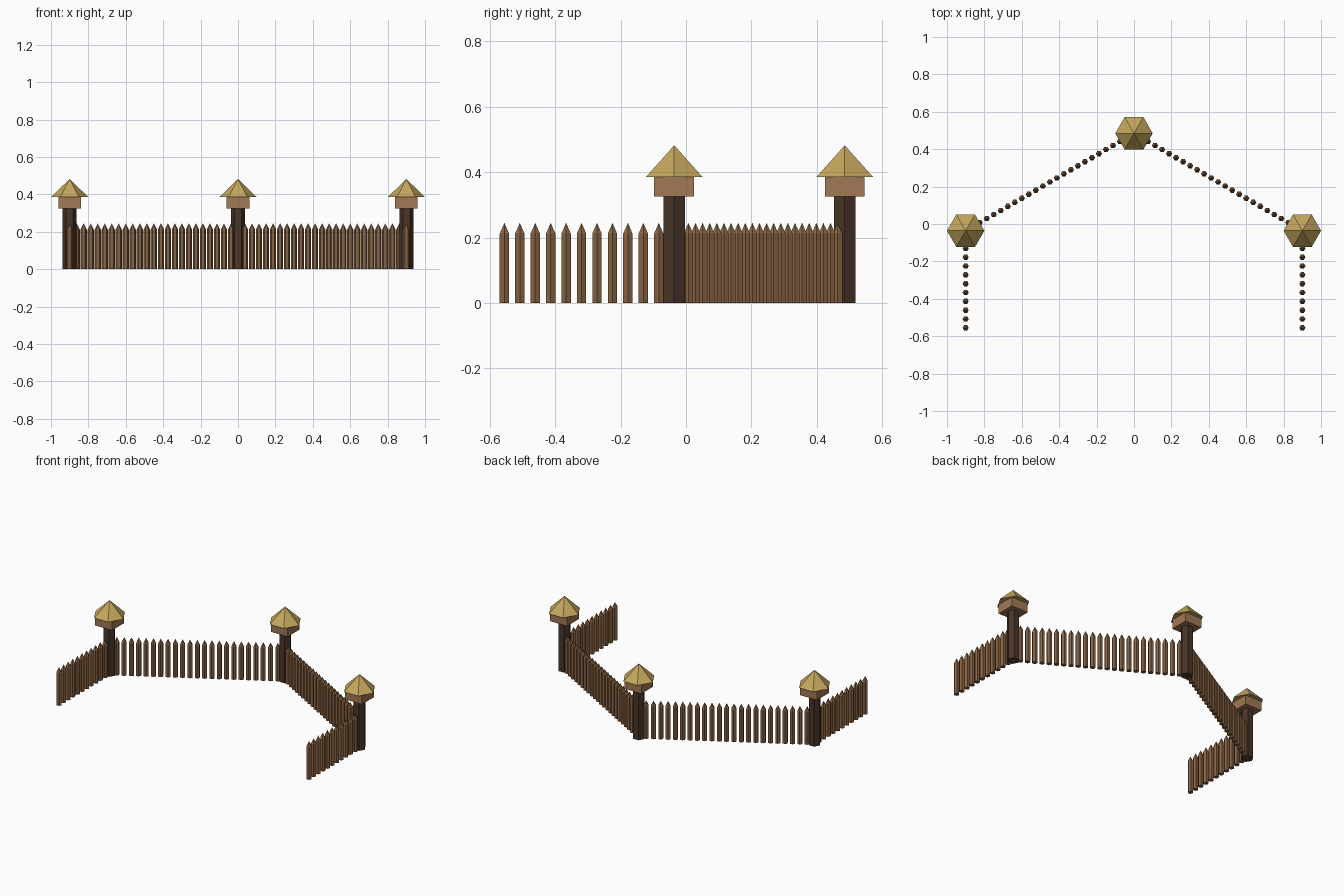
import bpy, bmesh
from math import pi
from mathutils import Vector, Matrix

old = bpy.data.objects.get("Cube")
if old:
    bpy.data.objects.remove(old)


def material(name, rgb):
    m = bpy.data.materials.new(name)
    m.use_nodes = True
    m.diffuse_color = (*rgb, 1)
    m.node_tree.nodes["Principled BSDF"].inputs["Base Color"].default_value = (*rgb, 1)
    return m


STAKE = material("stake wood", (0.25, 0.125, 0.055))
POST = material("dark post wood", (0.065, 0.035, 0.022))
PLATFORM = material("platform wood", (0.36, 0.19, 0.09))
THATCH = material("thatch", (0.56, 0.39, 0.11))


def add_cone(bm, at, bottom, top, r1, r2, sides=6, turn=pi / 2):
    """Closed prism or cone between two heights; hexagon corners lie along x."""
    place = Matrix.Translation((at[0], at[1], (bottom + top) / 2)) @ Matrix.Rotation(turn, 4, 'Z')
    bmesh.ops.create_cone(bm, cap_ends=True, segments=sides, radius1=r1, radius2=r2,
                          depth=top - bottom, matrix=place)


def finish(bm, name, mat):
    mesh = bpy.data.meshes.new(name)
    bm.to_mesh(mesh)
    bm.free()
    mesh.materials.append(mat)
    obj = bpy.data.objects.new(name, mesh)
    bpy.context.collection.objects.link(obj)


def tower(name, at):
    # Post, square platform and six-sided roof
    for part, mat, args in (
        ("post", POST, (0, 0.325, 0.0375, 0.0375)),
        ("platform", PLATFORM, (0.325, 0.385, 0.0863, 0.0863, 4, pi / 4)),
        ("roof", THATCH, (0.385, 0.482, 0.1, 0)),
    ):
        bm = bmesh.new()
        add_cone(bm, at, *args)
        finish(bm, f"{name}_{part}", mat)


def palisade(name, start, end, gaps):
    # Row of pointed six-sided stakes
    bm = bmesh.new()
    for i in range(1, gaps + 1):
        at = start.lerp(end, i / gaps)
        add_cone(bm, at, 0, 0.212, 0.0165, 0.0165)
        add_cone(bm, at, 0.212, 0.245, 0.0165, 0)
    finish(bm, name, STAKE)


back = Vector((0, 0.485))
tower("back_tower", back)
for side, s in (("left", 1), ("right", -1)):
    corner = Vector((s * 0.9, -0.036))
    tower(f"{side}_tower", corner)
    palisade(f"{side}_back_palisade", back, corner, 24)
    palisade(f"{side}_side_palisade", corner, Vector((s * 0.9, -0.555)), 11)
